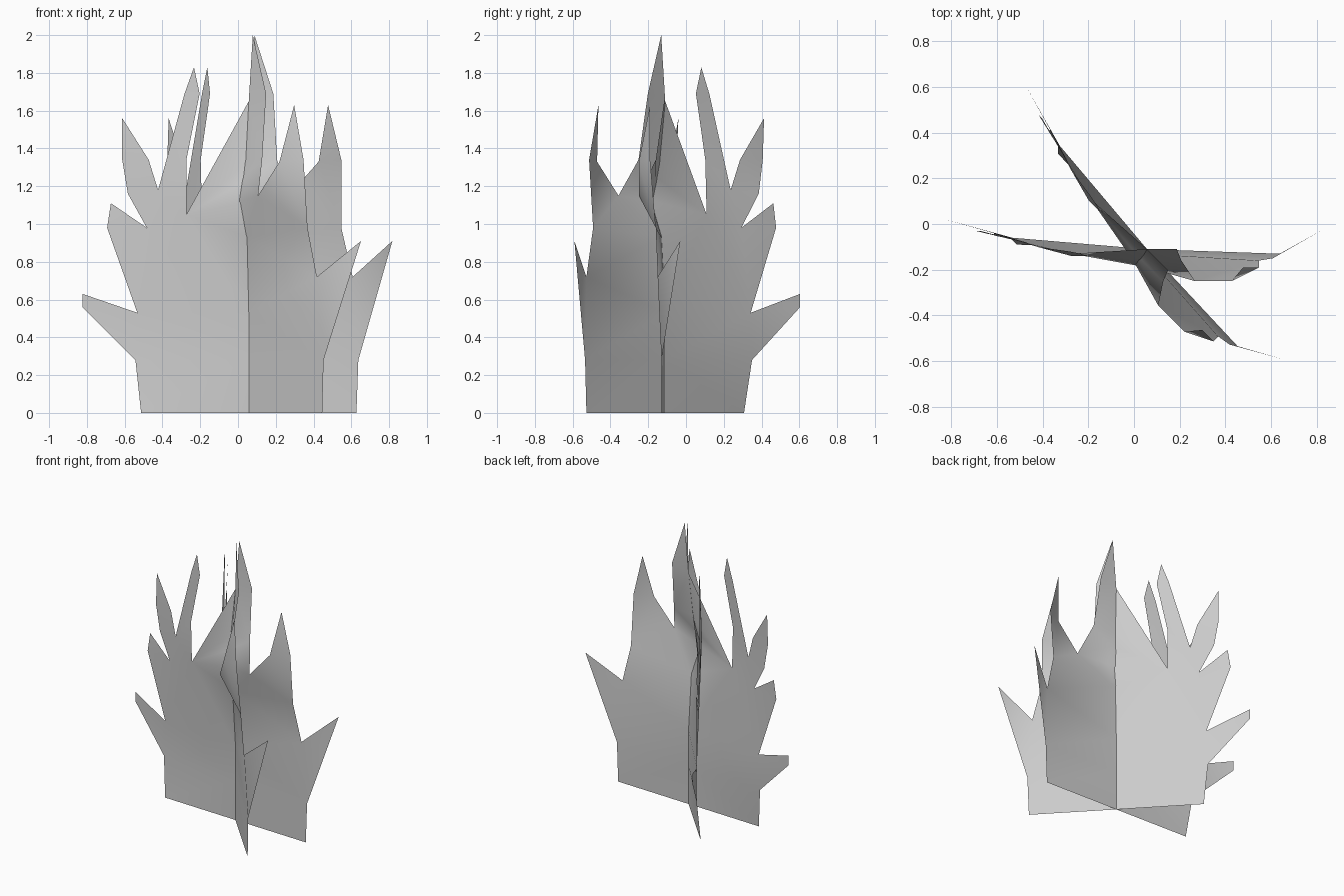
import bpy
import bmesh
import math

old = bpy.data.objects.get("Cube")
if old:
    bpy.data.objects.remove(old, do_unlink=True)

# One plain grey for both sheets
grey = bpy.data.materials.new("light_grey")
grey.use_nodes = True
colour = (0.6, 0.6, 0.6, 1)
grey.diffuse_color = colour
for node in grey.node_tree.nodes:
    if node.type == 'BSDF_PRINCIPLED':
        node.inputs["Base Color"].default_value = colour
        node.inputs["Roughness"].default_value = 0.8

# Points are (across, height, depth); the spine is listed from the top down
spine = [(0, 1.65, 0), (0, 1.34, -.03), (0, 1.24, -.05), (0, 1.12, -.08),
         (0, .93, -.02), (0, .53, 0), (0, .28, 0), (0, 0, 0)]

# Ragged outline from the base up to the spine top
left_outline = [
    (-.57, 0, .02), (-.6, .28, .05),
    (-.88, .56, .13), (-.88, .63, .13), (-.59, .53, .05),
    (-.75, .98, .08), (-.73, 1.11, .08), (-.54, .98, .03),
    (-.64, 1.16, .06), (-.67, 1.34, .06), (-.67, 1.56, .07),
    (-.53, 1.34, .03), (-.48, 1.18, .01),
    (-.34, 1.69, -.01), (-.29, 1.83, -.02), (-.26, 1.69, -.03),
    (-.33, 1.34, -.03), (-.33, 1.05, -.02),
]
right_outline = [
    (.57, 0, -.02), (.58, .28, -.02),
    (.76, .91, .08), (.55, .72, -.04), (.49, .98, -.05),
    (.49, 1.34, -.08), (.42, 1.63, -.08), (.37, 1.33, -.14),
    (.21, 1.15, -.14), (.15, 1.34, -.05), (.13, 1.69, 0), (.03, 2, 0),
]


def make_leaf_sheet():
    """Cut the sheet flat as two halves, then bend it by the depths."""
    bm = bmesh.new()
    depths = {}

    def add(points):
        verts = []
        for across, height, depth in points:
            vert = bm.verts.new((across, 0, height))
            depths[vert] = depth
            verts.append(vert)
        return verts

    middle = add(spine)
    for outline in (left_outline, right_outline):
        bm.faces.new(add(outline) + middle)
    bm.normal_update()
    bmesh.ops.triangulate(bm, faces=bm.faces[:], ngon_method='BEAUTY')
    for vert, depth in depths.items():
        vert.co.y = depth

    # Turn every face to the front
    bm.normal_update()
    for face in bm.faces:
        if face.normal.y > 0:
            face.normal_flip()
        face.smooth = True
    mesh = bpy.data.meshes.new("leaf_sheet")
    bm.to_mesh(mesh)
    bm.free()
    mesh.materials.append(grey)
    return mesh


# Two identical sheets crossing at the spine
sheet = make_leaf_sheet()
for name, angle in (("straight_leaf_sheet", 0), ("turned_leaf_sheet", -45)):
    leaf = bpy.data.objects.new(name, sheet)
    leaf.location = (.057, -.11, 0)
    leaf.rotation_euler.z = math.radians(angle)
    bpy.context.collection.objects.link(leaf)
